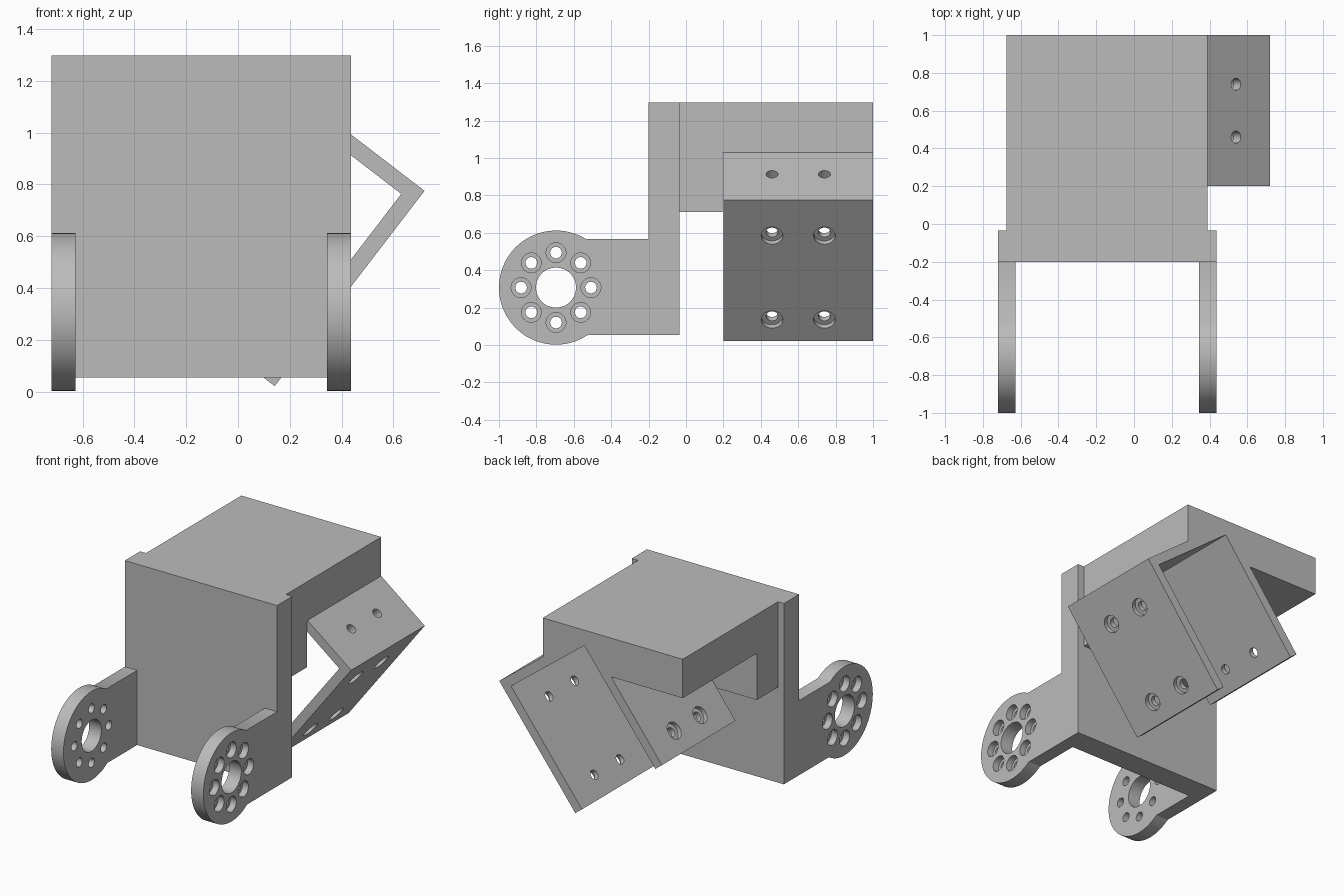
import bpy, bmesh
from math import sin, cos, pi, radians, asin
from mathutils import Vector, Matrix

cube = bpy.data.objects.get("Cube")
if cube:
    bpy.data.objects.remove(cube, do_unlink=True)

grey = bpy.data.materials.new("plain grey")
grey.use_nodes = True
grey.diffuse_color = (0.5, 0.5, 0.5, 1)
grey.node_tree.nodes["Principled BSDF"].inputs["Base Color"].default_value = (0.5, 0.5, 0.5, 1)


def finish(name, bm):
    bmesh.ops.recalc_face_normals(bm, faces=bm.faces)
    mesh = bpy.data.meshes.new(name)
    bm.to_mesh(mesh)
    bm.free()
    mesh.materials.append(grey)
    ob = bpy.data.objects.new(name, mesh)
    bpy.context.collection.objects.link(ob)
    return ob


def prism(name, points, step):
    """Closed profile of 3D points swept along step."""
    bm = bmesh.new()
    face = bm.faces.new([bm.verts.new(p) for p in points])
    swept = bmesh.ops.extrude_face_region(bm, geom=[face])["geom"]
    bmesh.ops.translate(bm, vec=step, verts=[v for v in swept if isinstance(v, bmesh.types.BMVert)])
    return finish(name, bm)


def box(name, x0, x1, y0, y1, z0, z1):
    return prism(name, [(x0, y0, z0), (x1, y0, z0), (x1, y1, z0), (x0, y1, z0)], (0, 0, z1 - z0))


def drills(name, centres, axis, radius, depth, sides=32):
    """Cylinders centred on each point, reaching depth both ways along axis."""
    bm = bmesh.new()
    turn = Vector(axis).to_track_quat('Z', 'Y').to_matrix().to_4x4()
    for c in centres:
        bmesh.ops.create_cone(bm, cap_ends=True, segments=sides, radius1=radius, radius2=radius,
                              depth=2 * depth, matrix=Matrix.Translation(c) @ turn)
    return finish(name, bm)


def combine(target, tool, operation):
    mod = target.modifiers.new(operation.lower(), 'BOOLEAN')
    mod.operation, mod.solver, mod.object = operation, 'EXACT', tool
    bpy.context.view_layer.objects.active = target
    bpy.ops.object.modifier_apply(modifier=mod.name)
    bpy.data.objects.remove(tool, do_unlink=True)


# Main dimensions
LEFT, RIGHT = -0.72, 0.437
PANEL_FRONT, PANEL_BACK = -0.2, -0.035
LOW, TOP = 0.054, 1.297
ARM_T, ARM_TOP = 0.093, 0.567
HUB_Y, HUB_Z, HUB_R = -0.695, 0.307, 0.305

# Tilted channel axes: along the web, and down the legs
tilt = radians(37.5)
corner = Vector((0.72, 0, 0.775))
web = Vector((-cos(tilt), 0, sin(tilt)))
down = Vector((-sin(tilt), 0, -cos(tilt)))
WIDTH, LENGTH, WALL = 0.83, 0.95, 0.064
CH_FRONT, CH_BACK = 0.2, 1.0


def at(a, b, y):
    return corner + web * a + down * b + Vector((0, y, 0))


# Front panel
body = box("body", LEFT, RIGHT, PANEL_FRONT, PANEL_BACK, LOW, TOP)

# Arms with a round hub, pierced by a centre hole and a ring of recessed holes
ring = [(HUB_Y + 0.187 * cos(i * pi / 4), HUB_Z + 0.187 * sin(i * pi / 4)) for i in range(8)]
start = asin((ARM_TOP - HUB_Z) / HUB_R)
end = 2 * pi - asin((HUB_Z - LOW) / HUB_R)
arc = [start + (end - start) * i / 64 for i in range(65)]
for x0, outer in ((LEFT, LEFT), (RIGHT - ARM_T, RIGHT)):
    profile = [(x0, HUB_Y + HUB_R * cos(t), HUB_Z + HUB_R * sin(t)) for t in arc]
    profile += [(x0, PANEL_BACK, LOW), (x0, PANEL_BACK, ARM_TOP)]
    arm = prism("arm", profile, (ARM_T, 0, 0))
    combine(arm, drills("hub_hole", [(outer, HUB_Y, HUB_Z)], (1, 0, 0), 0.107, 0.2, 48), 'DIFFERENCE')
    points = [(outer, y, z) for y, z in ring]
    combine(arm, drills("ring_holes", points, (1, 0, 0), 0.031, 0.2), 'DIFFERENCE')
    combine(arm, drills("ring_recesses", points, (1, 0, 0), 0.053, 0.045), 'DIFFERENCE')
    combine(body, arm, 'UNION')

# Block behind the panel: deep near the panel, shallow over the channel
x0, x1, step_y = -0.675, 0.389, 0.195
block = prism("block", [(x0, PANEL_BACK - 0.05, TOP), (x0, CH_BACK, TOP), (x0, CH_BACK, 1.03),
                        (x0, step_y, 1.03), (x0, step_y, 0.71), (x0, PANEL_BACK - 0.05, 0.71)],
              (x1 - x0, 0, 0))
slot = [at(a, b, step_y) for a, b in ((WALL, WALL), (WIDTH - WALL, WALL),
                                      (WIDTH - WALL, 1.2), (WALL, 1.2))]
combine(block, prism("slot", slot, (0, 1, 0)), 'DIFFERENCE')
combine(body, block, 'UNION')

# Tilted U-shaped channel bracket
outline = [(0, 0), (WIDTH, 0), (WIDTH, LENGTH), (WIDTH - WALL, LENGTH),
           (WIDTH - WALL, WALL), (WALL, WALL), (WALL, LENGTH), (0, LENGTH)]
bracket = prism("bracket", [at(a, b, CH_FRONT) for a, b in outline], (0, CH_BACK - CH_FRONT, 0))
combine(body, bracket, 'UNION')

# Screw holes in the channel, recessed on the outside of both legs
hole_y = (0.46, 0.74)
leg_holes = [at(0, b, y) for b in (0.24, 0.805) for y in hole_y]
far_holes = [at(WIDTH, 0.805, y) for y in hole_y]
web_holes = [at(0.227, 0, y) for y in hole_y]
combine(body, drills("leg_holes", leg_holes + far_holes, web, 0.032, 0.1), 'DIFFERENCE')
combine(body, drills("leg_recesses", leg_holes + far_holes, web, 0.058, 0.03), 'DIFFERENCE')
combine(body, drills("web_holes", web_holes, down, 0.032, 0.1), 'DIFFERENCE')

# Smooth round walls, crisp edges
bpy.ops.object.select_all(action='DESELECT')
body.select_set(True)
bpy.context.view_layer.objects.active = body
bpy.ops.object.shade_smooth_by_angle(angle=radians(30))
body.name = "mounting_bracket"
